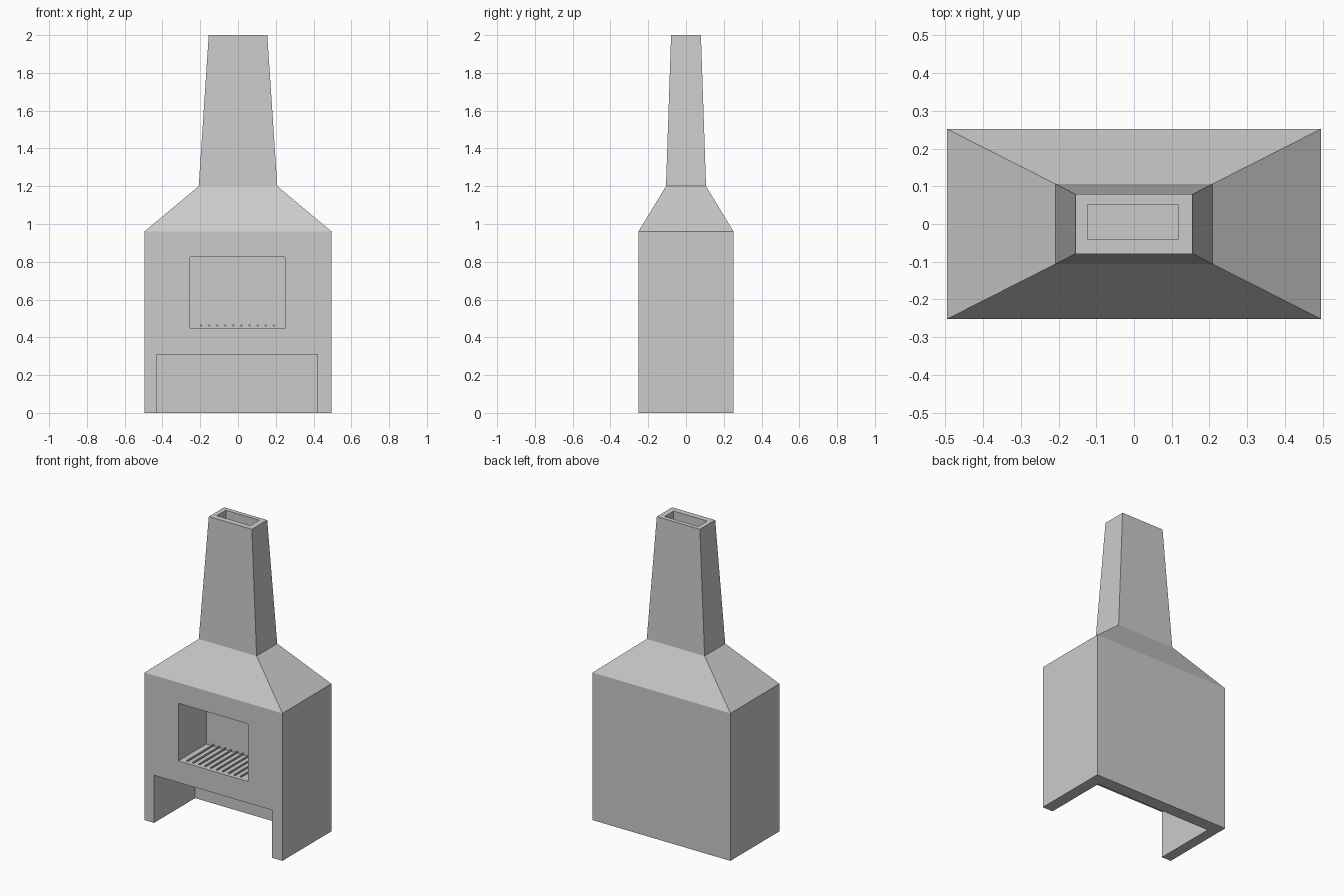
import bpy
import bmesh

cube = bpy.data.objects.get("Cube")
if cube:
    bpy.data.objects.remove(cube, do_unlink=True)

stone = bpy.data.materials.new("grey stone")
stone.use_nodes = True
GREY = (0.6, 0.6, 0.6, 1)
stone.diffuse_color = GREY
stone.node_tree.nodes["Principled BSDF"].inputs["Base Color"].default_value = GREY


def make_object(name, bm):
    bmesh.ops.recalc_face_normals(bm, faces=bm.faces)
    mesh = bpy.data.meshes.new(name)
    bm.to_mesh(mesh)
    bm.free()
    mesh.materials.append(stone)
    obj = bpy.data.objects.new(name, mesh)
    bpy.context.collection.objects.link(obj)
    return obj


def stacked_rectangles(name, levels):
    """Closed solid through rectangles given as (half width, half depth, z)."""
    bm = bmesh.new()
    rings = [[bm.verts.new((sx * w, sy * d, z))
              for sx, sy in ((-1, -1), (1, -1), (1, 1), (-1, 1))]
             for w, d, z in levels]
    bm.faces.new(rings[0])
    bm.faces.new(rings[-1])
    for low, high in zip(rings, rings[1:]):
        for i in range(4):
            j = (i + 1) % 4
            bm.faces.new((low[i], low[j], high[j], high[i]))
    return make_object(name, bm)


def box(name, x, y, z):
    bm = bmesh.new()
    bmesh.ops.create_cube(bm, size=1)
    for v in bm.verts:
        for axis, (low, high) in enumerate((x, y, z)):
            v.co[axis] = low if v.co[axis] < 0 else high
    return make_object(name, bm)


def cut(target, cutter):
    """Subtract the cutter, then discard it."""
    cutter.hide_render = True
    mod = target.modifiers.new("opening", "BOOLEAN")
    mod.operation = "DIFFERENCE"
    mod.solver = "EXACT"
    mod.object = cutter
    bpy.context.view_layer.objects.active = target
    bpy.ops.object.modifier_apply(modifier=mod.name)
    bpy.data.objects.remove(cutter, do_unlink=True)


# Body, sloping hood and tapered chimney
fireplace = stacked_rectangles("fireplace_body", [
    (0.496, 0.252, 0), (0.496, 0.252, 0.96),
    (0.208, 0.106, 1.2), (0.155, 0.079, 2)])

# Firebox, log store and flue openings
cut(fireplace, box("firebox_cutter", (-0.253, 0.25), (-0.4, 0.035), (0.45, 0.825)))
cut(fireplace, box("log_store_cutter", (-0.428, 0.42), (-0.4, 0.17), (-0.1, 0.31)))
cut(fireplace, box("flue_cutter", (-0.123, 0.117), (-0.041, 0.051), (1.3, 2.1)))

# Grate rods lying along the firebox floor
bm = bmesh.new()
for i in range(10):
    x = -0.195 + 0.0427 * i
    rod = bmesh.ops.create_cone(bm, cap_ends=True, segments=8,
                                radius1=0.006, radius2=0.006, depth=0.27)
    for v in rod["verts"]:
        v.co = (v.co.x + x, v.co.z - 0.108, v.co.y + 0.463)
make_object("grate_rods", bm)
